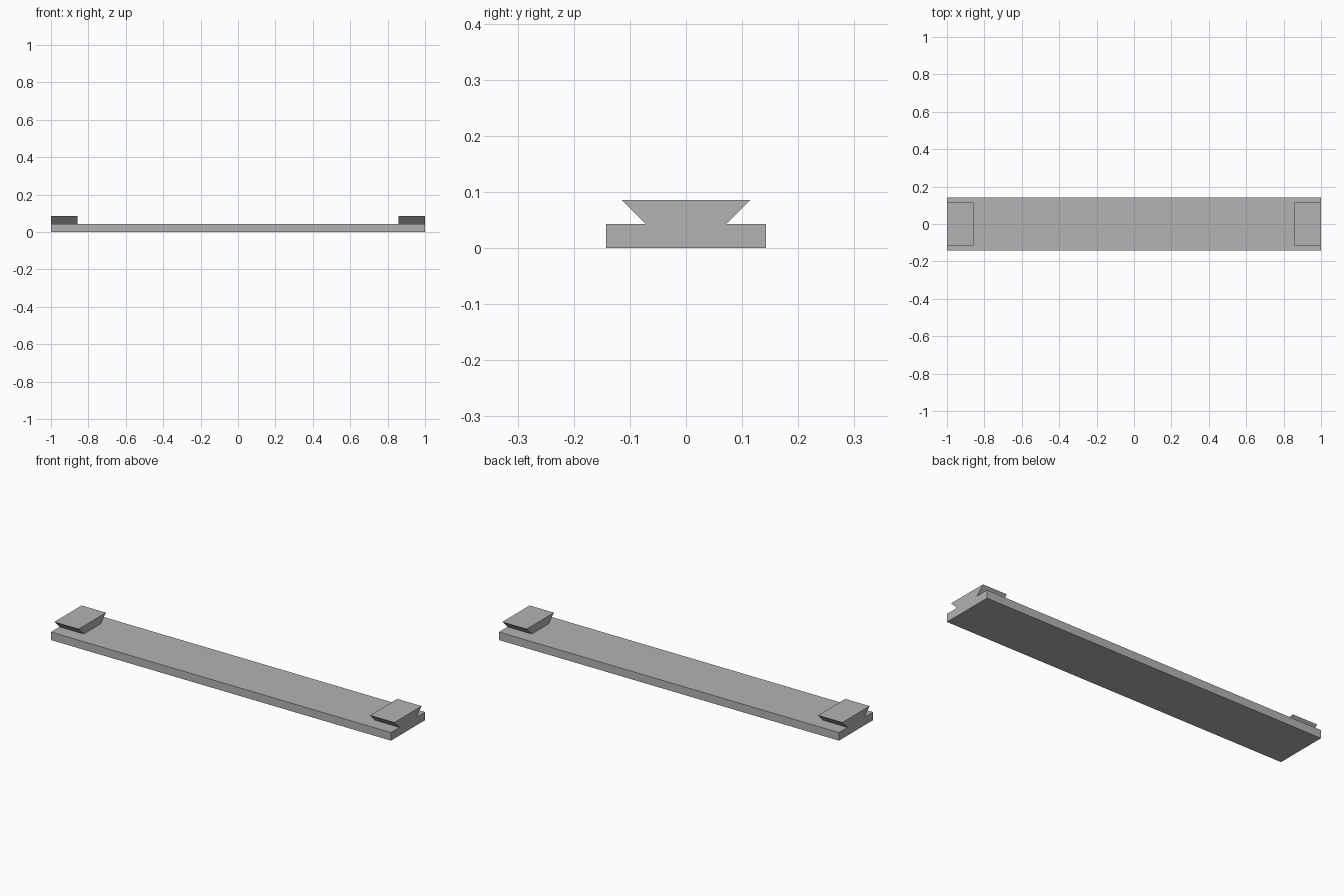
import bpy
import bmesh

cube = bpy.data.objects.get("Cube")
if cube:
    bpy.data.objects.remove(cube, do_unlink=True)

U = 1 / 7  # base module: the bar is 14 modules long

grey = bpy.data.materials.new("mid_grey")
grey.use_nodes = True
colour = (0.45, 0.45, 0.45, 1)
grey.diffuse_color = colour
grey.node_tree.nodes["Principled BSDF"].inputs["Base Color"].default_value = colour


def extrude_profile(name, profile, x_start, x_end):
    """Extrude a closed (y, z) profile along x into a solid."""
    bm = bmesh.new()
    face = bm.faces.new([bm.verts.new((x_start, y, z)) for y, z in profile])
    result = bmesh.ops.extrude_face_region(bm, geom=[face], use_keep_orig=True)
    moved = [g for g in result["geom"] if isinstance(g, bmesh.types.BMVert)]
    bmesh.ops.translate(bm, verts=moved, vec=(x_end - x_start, 0, 0))
    bmesh.ops.recalc_face_normals(bm, faces=bm.faces)
    mesh = bpy.data.meshes.new(name)
    bm.to_mesh(mesh)
    bm.free()
    mesh.materials.append(grey)
    obj = bpy.data.objects.new(name, mesh)
    bpy.context.collection.objects.link(obj)
    return obj


def symmetric_profile(bottom_half, top_half, z_low, z_high):
    return [(-bottom_half, z_low), (bottom_half, z_low),
            (top_half, z_high), (-top_half, z_high)]


# Long flat bar
bar_top = 0.3 * U
extrude_profile("bar", symmetric_profile(U, U, 0, bar_top), -1, 1)

# Dovetail block flush with each end, flaring upwards at 45 degrees
dovetail = symmetric_profile(0.5 * U, 0.8 * U, bar_top, 2 * bar_top)
extrude_profile("left_dovetail", dovetail, 1 - U, 1)
extrude_profile("right_dovetail", dovetail, -1, -1 + U)
